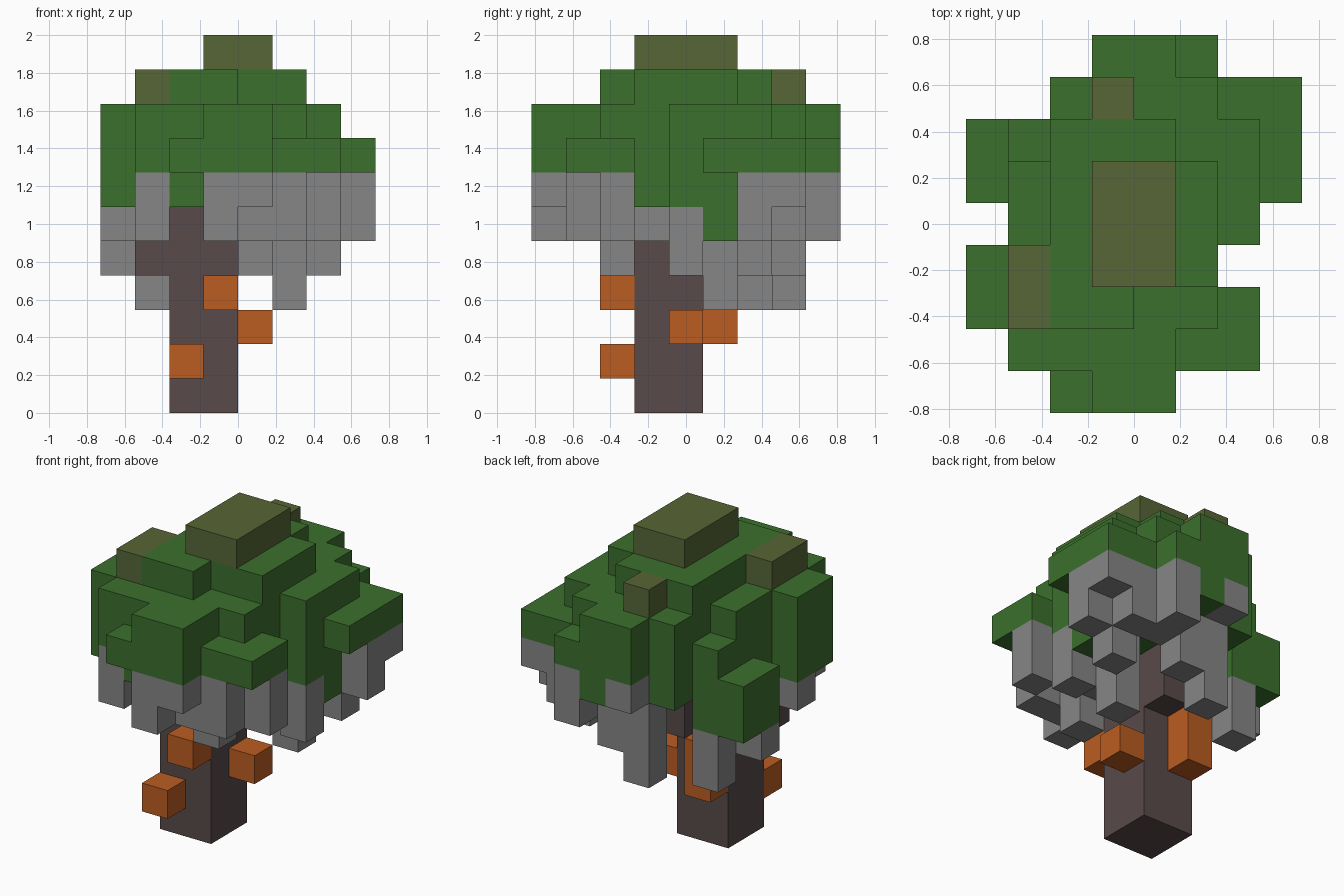
import bpy
import bmesh
from mathutils import Vector

default = bpy.data.objects.get("Cube")
if default:
    bpy.data.objects.remove(default, do_unlink=True)

UNIT = 2 / 11                       # edge of one block
ORIGIN = Vector((-4, -4.5, 0))      # corner of the block grid

COLOURS = {
    "bark": (0.098, 0.069, 0.067),
    "leaf_green": (0.045, 0.162, 0.026),
    "olive_moss": (0.095, 0.133, 0.037),
    "hanging_grey": (0.238, 0.238, 0.238),
    "orange_fungus": (0.497, 0.107, 0.015),
}
PARTS = {
    "trunk": "bark",
    "leaf_canopy": "leaf_green",
    "moss_caps": "olive_moss",
    "hanging_strands": "hanging_grey",
    "fungus_blocks": "orange_fungus",
}
cells = {}


def fill(part, xs, ys, zs):
    """Fill an inclusive block range, keeping blocks already placed."""
    for x in range(xs[0], xs[1] + 1):
        for y in range(ys[0], ys[1] + 1):
            for z in range(zs[0], zs[1] + 1):
                cells.setdefault((x, y, z), part)


def make_material(name, rgb):
    mat = bpy.data.materials.new(name)
    mat.use_nodes = True
    mat.diffuse_color = (*rgb, 1)
    shader = mat.node_tree.nodes["Principled BSDF"]
    shader.inputs["Base Color"].default_value = (*rgb, 1)
    shader.inputs["Roughness"].default_value = 0.9
    return mat


def build_part(part, mat):
    """Make the exposed block faces of one part and merge the flat areas."""
    bm = bmesh.new()
    for cell, owner in cells.items():
        if owner != part:
            continue
        centre = Vector(cell) + Vector((0.5, 0.5, 0.5)) + ORIGIN
        for axis in range(3):
            for sign in (-1, 1):
                beside = list(cell)
                beside[axis] += sign
                if tuple(beside) in cells:
                    continue
                normal, u, v = Vector(), Vector(), Vector()
                normal[axis] = sign / 2
                u[(axis + 1) % 3] = 0.5
                v[(axis + 2) % 3] = sign / 2
                mid = centre + normal
                corners = (mid - u - v, mid + u - v, mid + u + v, mid - u + v)
                bm.faces.new([bm.verts.new(c * UNIT) for c in corners])
    bmesh.ops.remove_doubles(bm, verts=bm.verts, dist=0.001)
    bmesh.ops.dissolve_limit(bm, angle_limit=0.01, verts=bm.verts, edges=bm.edges)
    mesh = bpy.data.meshes.new(part)
    bm.to_mesh(mesh)
    bm.free()
    mesh.materials.append(mat)
    bpy.context.collection.objects.link(bpy.data.objects.new(part, mesh))


# Trunk with two short branches
fill("trunk", (2, 3), (3, 4), (0, 5))
fill("trunk", (1, 1), (3, 3), (4, 4))
fill("trunk", (3, 3), (5, 5), (4, 5))

# Fungus blocks around the trunk
for x, y, low, high in ((2, 2, 1, 1), (3, 2, 3, 3), (4, 4, 2, 2), (2, 5, 2, 3)):
    fill("fungus_blocks", (x, x), (y, y), (low, high))

# Moss caps on the crown
fill("moss_caps", (3, 4), (3, 5), (10, 10))
fill("moss_caps", (1, 1), (2, 3), (9, 9))
fill("moss_caps", (3, 3), (7, 7), (9, 9))

# Leaf layers: one run of blocks for each row, front to back
LAYERS = {
    9: (None, None, (2, 3), (2, 5), (2, 5), (2, 5), (2, 4), None, None),
    8: ((3, 4), (1, 4), (0, 5), (0, 5), (1, 6), (1, 6), (2, 6), (2, 5), (3, 4)),
    7: ((2, 4), (1, 6), (0, 6), (0, 5), (1, 6), (1, 7), (1, 7), (2, 7), (3, 5)),
    6: (None, (2, 3), (0, 3), (0, 5), (1, 6), (0, 6), (0, 5), (2, 2), (4, 4)),
}
for level, rows in LAYERS.items():
    for y, run in enumerate(rows):
        if run:
            fill("leaf_canopy", run, (y, y), (level, level))

# Low leaf clumps at the sides
fill("leaf_canopy", (0, 0), (5, 6), (5, 5))
fill("leaf_canopy", (1, 1), (6, 6), (5, 5))
fill("leaf_canopy", (6, 6), (5, 5), (5, 5))

# Strands hanging under the leaves, grouped by their lowest level
STRANDS = {
    3: ((5, 5), (3, 7), (1, 6)),
    4: ((4, 2), (6, 4), (6, 6), (4, 7), (0, 5)),
    5: ((1, 1), (3, 0), (4, 1), (5, 1), (6, 2), (4, 3), (7, 6),
        (6, 7), (5, 7), (5, 8), (0, 3)),
    6: ((4, 0), (7, 7), (3, 8), (5, 2)),
}
for low, spots in STRANDS.items():
    for x, y in spots:
        fill("hanging_strands", (x, x), (y, y), (low, 6))

for part, colour in PARTS.items():
    build_part(part, make_material(colour, COLOURS[colour]))
